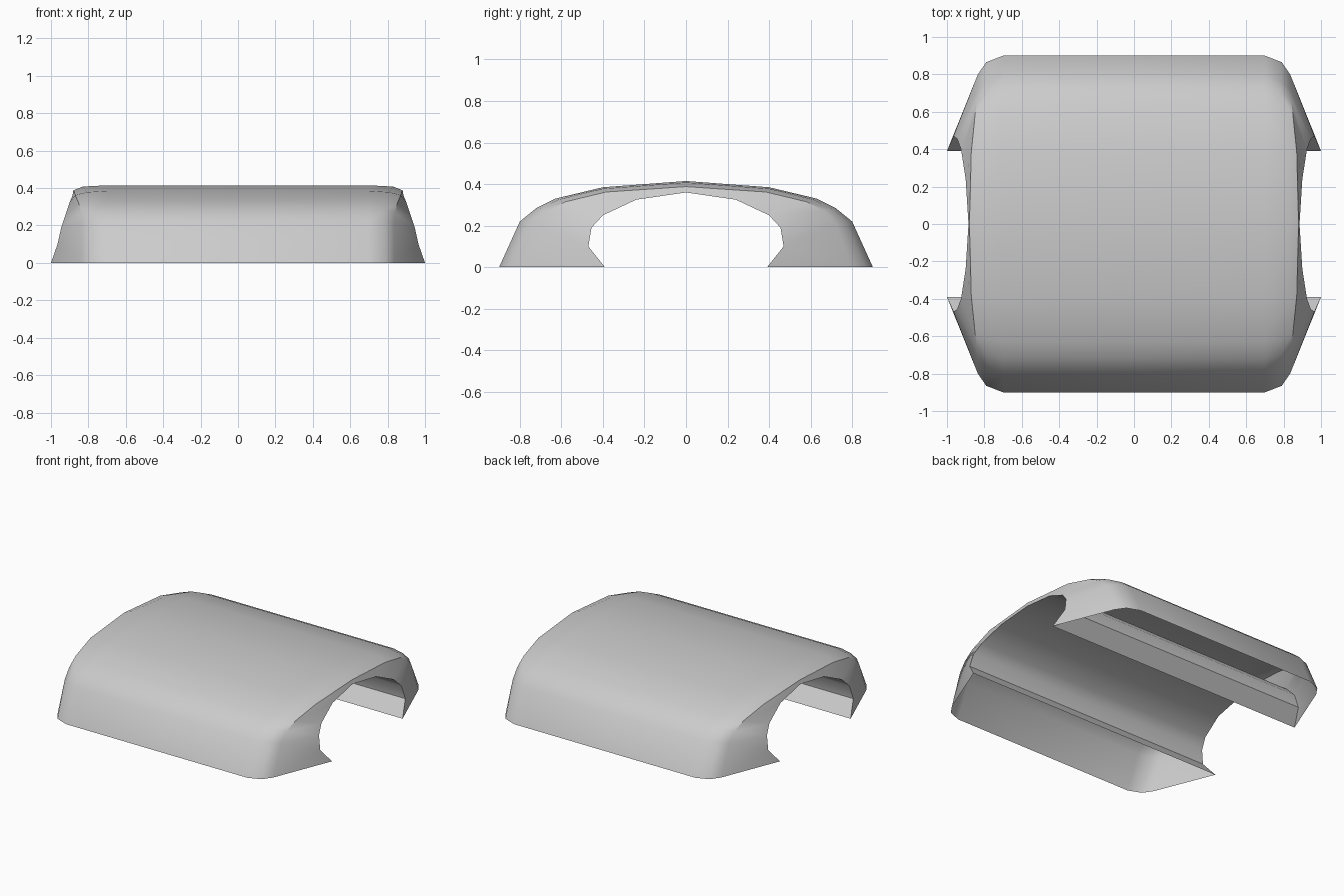
import bpy, bmesh

if "Cube" in bpy.data.objects:
    bpy.data.objects.remove(bpy.data.objects["Cube"])

# outer cross-section (y, z) from the foot to the ridge
outer = [(.90, 0), (.80, .22), (.72, .285), (.63, .33), (.40, .385), (0, .415)]
# rounded shoulder, then the end edge, then the rim of the arched opening
shoulder = [(.79, .865, 0), (.785, .765, .22), (.785, .70, .282), (.79, .615, .325),
            (.81, .40, .378), (.83, 0, .408)]
end_edge = [(.835, .80, 0), (.835, .72, .21), (.84, .665, .27), (.85, .58, .315),
            (.87, .385, .362), (.88, 0, .388)]
rim = [(1.0, .39, 0), (.965, .47, .10), (.945, .455, .19), (.925, .40, .25),
       (.90, .24, .325), (.885, 0, .36)]


def quarter_sheet(name, columns, inward=False):
    """Skin a grid of point columns and mirror it into all four quarters."""
    bm = bmesh.new()
    grid = [[bm.verts.new(p) for p in col] for col in columns]
    for a, b in zip(grid, grid[1:]):
        for i in range(len(a) - 1):
            f = (a[i], b[i], b[i + 1], a[i + 1])
            bm.faces.new(f[::-1] if inward else f)
    bm.normal_update()
    # make the winding consistent with the outside (or the tunnel space)
    up = sum(f.normal.z * f.calc_area() for f in bm.faces)
    if (up < 0) != inward:
        bmesh.ops.reverse_faces(bm, faces=bm.faces[:])
    me = bpy.data.meshes.new(name)
    bm.to_mesh(me)
    bm.free()
    ob = bpy.data.objects.new(name, me)
    bpy.context.collection.objects.link(ob)
    m = ob.modifiers.new("mirror", 'MIRROR')
    m.use_axis = (True, True, False)
    m.merge_threshold = .001
    bpy.ops.object.select_all(action='DESELECT')
    ob.select_set(True)
    bpy.context.view_layer.objects.active = ob
    bpy.ops.object.modifier_apply(modifier=m.name)
    bpy.ops.object.shade_smooth_by_angle(angle=.6)
    return ob


# domed outer shell with sloping ends, open underneath
middle = [(0, y, z) for y, z in outer]
straight = [(.70, y, z) for y, z in outer]
quarter_sheet("outer_shell", [middle, straight, shoulder, end_edge, rim])

# arched tunnel lining running through from end to end
tunnel_mid = [(0, y, z) for x, y, z in rim]
quarter_sheet("tunnel_lining", [tunnel_mid, rim], inward=True)
